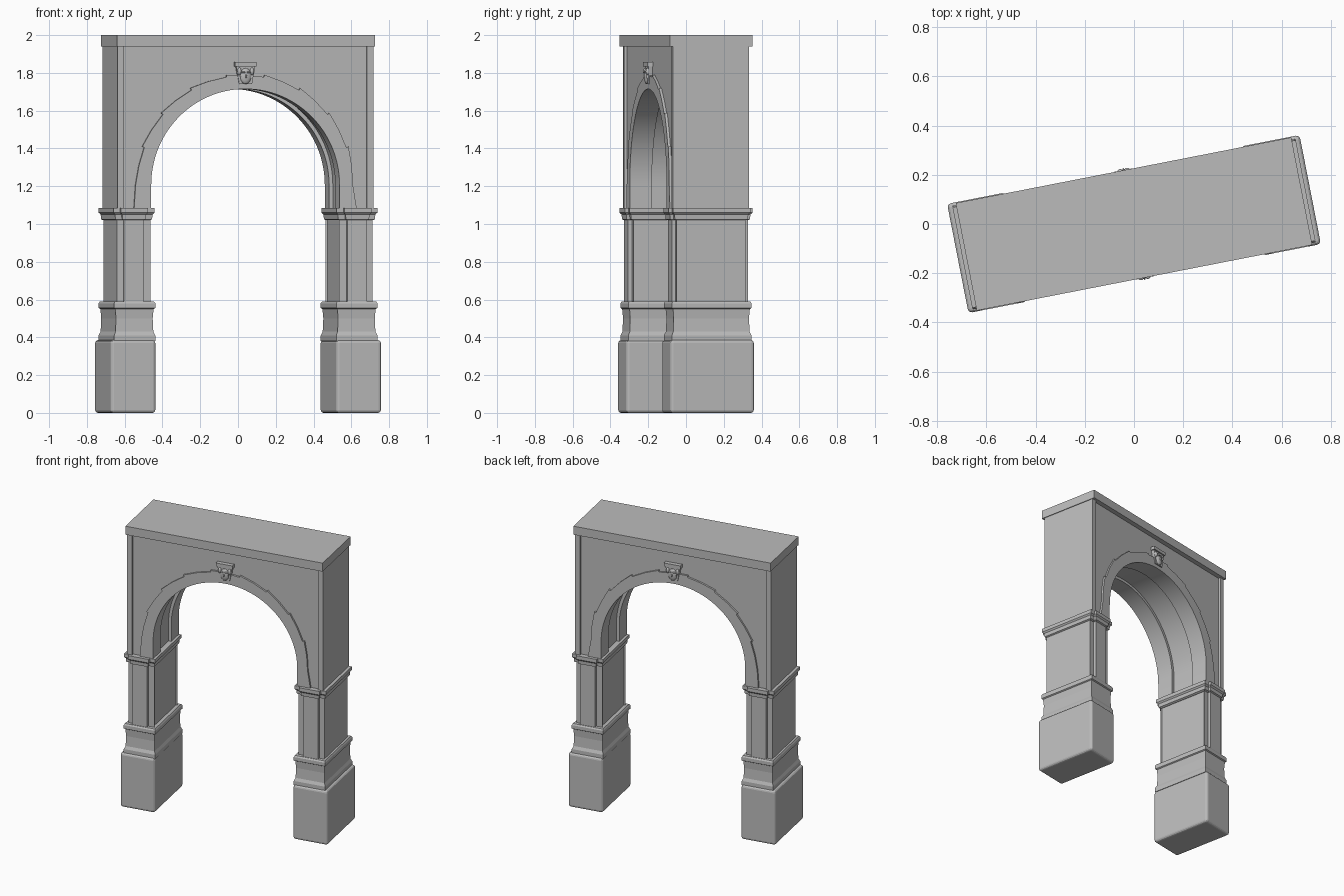
import bpy, bmesh, math
from mathutils import Matrix

cube = bpy.data.objects.get("Cube")
if cube:
    bpy.data.objects.remove(cube, do_unlink=True)

stone = bpy.data.materials.new("grey stone")
stone.use_nodes = True
GREY = (0.5, 0.5, 0.5, 1)
stone.diffuse_color = GREY
stone.node_tree.nodes["Principled BSDF"].inputs["Base Color"].default_value = GREY

TURN = Matrix.Rotation(math.radians(11.07), 4, 'Z')   # the gate stands turned
SPRING, RADIUS = 1.207, 0.508                         # arch springing and radius
IMPOST_TOP, WALL_TOP = 1.085, 1.94


def finish(name, bm, mirror="", bevel=0, smooth=False):
    """Turn a bmesh into a stone object, optionally bevelled and mirrored."""
    bmesh.ops.recalc_face_normals(bm, faces=bm.faces)
    mesh = bpy.data.meshes.new(name)
    bm.to_mesh(mesh)
    bm.free()
    mesh.materials.append(stone)
    obj = bpy.data.objects.new(name, mesh)
    bpy.context.collection.objects.link(obj)
    obj.matrix_world = TURN
    if smooth:
        bpy.ops.object.select_all(action='DESELECT')
        obj.select_set(True)
        bpy.context.view_layer.objects.active = obj
        bpy.ops.object.shade_smooth_by_angle(angle=math.radians(30))
    if bevel:
        mod = obj.modifiers.new("soft edges", 'BEVEL')
        mod.width, mod.segments = bevel, 3
    if mirror:
        mod = obj.modifiers.new("mirror", 'MIRROR')
        mod.use_axis = ["X" in mirror, "Y" in mirror, False]
        mod.use_mirror_merge = False
    return obj


def loft(x0, x1, y0, y1, profile):
    """Rectangular shaft following (height, outward offset) steps."""
    bm = bmesh.new()
    rings = []
    for z, o in profile:
        corners = [(x0 - o, y0 - o), (x1 + o, y0 - o), (x1 + o, y1 + o), (x0 - o, y1 + o)]
        rings.append([bm.verts.new((x, y, z)) for x, y in corners])
    for low, high in zip(rings, rings[1:]):
        for i in range(4):
            j = (i + 1) % 4
            bm.faces.new((low[i], low[j], high[j], high[i]))
    bm.faces.new(rings[0])
    bm.faces.new(rings[-1])
    return bm


def box(x0, x1, y0, y1, z0, z1):
    return loft(x0, x1, y0, y1, [(z0, 0), (z1, 0)])


def prism(points, y0, y1):
    """Extrude an outline in the xz plane from y0 to y1."""
    bm = bmesh.new()
    face = bm.faces.new([bm.verts.new((x, y0, z)) for x, z in points])
    new = bmesh.ops.extrude_face_region(bm, geom=[face])["geom"]
    bmesh.ops.translate(bm, vec=(0, y1 - y0, 0),
                        verts=[v for v in new if isinstance(v, bmesh.types.BMVert)])
    return bm


def arch_line(r, steps=56):
    """Arch from left foot over the top to right foot."""
    arc = [math.pi * (1 - i / steps) for i in range(steps + 1)]
    curve = [(r * math.cos(a), SPRING + r * math.sin(a)) for a in arc]
    return [(-r, IMPOST_TOP)] + curve + [(r, IMPOST_TOP)]


def arched_wall(half, r, y0, y1):
    outline = [(half, IMPOST_TOP), (half, WALL_TOP), (-half, WALL_TOP), (-half, IMPOST_TOP)]
    return prism(arch_line(r) + outline, y0, y1)


# Foot blocks
finish("foot_blocks", box(0.487, 0.73, -0.226, 0.226, 0, 0.385), "X", bevel=0.016)

# Moulded plinths
finish("plinths", loft(0.508, 0.69, -0.195, 0.195, [
    (0.38, 0.02), (0.41, 0.02), (0.43, 0.011), (0.5, 0.008), (0.55, 0.012),
    (0.555, 0.02), (0.58, 0.02), (0.59, 0.014)]), "X")

# Pier shafts with a sunk panel on the inner face
bm = box(0.508, 0.69, -0.185, 0.185, 0.58, 1.03)
inner = min(bm.faces, key=lambda f: f.calc_center_median().x)
bmesh.ops.inset_individual(bm, faces=[inner], thickness=0.03, depth=0)
bmesh.ops.inset_individual(bm, faces=[inner], thickness=0.004, depth=-0.01)
finish("pier_shafts", bm, "X")
finish("pier_pilasters", box(0.55, 0.655, -0.205, 0.205, 0.58, 1.03), "X")

# Impost mouldings, breaking forward over the pilasters
impost = [(1.02, 0), (1.025, 0.01), (1.05, 0.012), (1.06, 0.021), (IMPOST_TOP, 0.021)]
finish("imposts", loft(0.512, 0.69, -0.187, 0.187, impost), "X")
finish("impost_breaks", loft(0.55, 0.655, -0.205, 0.205, impost), "X")

# Upper wall: deeper soffit channel in the middle, rims front and back
finish("wall_core", arched_wall(0.69, RADIUS + 0.02, -0.085, 0.085), smooth=True)
finish("wall_faces", arched_wall(0.69, RADIUS, -0.19, -0.085), "Y", smooth=True)
finish("corner_strips", box(0.655, 0.69, -0.206, -0.19, IMPOST_TOP, WALL_TOP), "XY")

# Archivolt band with a stepped outer edge
outer = [(-0.6, IMPOST_TOP)]
blocks = 9
for i in range(blocks):
    for t, r in ((0, 0.592), (0.5, 0.583), (1, 0.58)):
        a = math.pi * (1 - (i + t) / blocks)
        outer.append((r * math.cos(a), SPRING + r * math.sin(a)))
outer.append((0.6, IMPOST_TOP))
finish("archivolt", prism(arch_line(RADIUS) + outer[::-1], -0.204, -0.19), "Y", smooth=True)

# Carved keystones: tapered plate, top bar and a mask
plate = [(-0.034, 1.74), (0.034, 1.74), (0.052, 1.84), (-0.052, 1.84)]
finish("keystone_plates", prism(plate, -0.212, -0.18), "Y")
finish("keystone_bars", box(-0.058, 0.058, -0.22, -0.18, 1.835, 1.858), "Y")


def blob(name, x, z, size, mirror="Y"):
    bm = bmesh.new()
    bmesh.ops.create_uvsphere(bm, u_segments=16, v_segments=10, radius=1)
    bmesh.ops.scale(bm, vec=size, verts=bm.verts)
    bmesh.ops.translate(bm, vec=(x, -0.212, z), verts=bm.verts)
    finish(name, bm, mirror, smooth=True)


blob("mask_faces", 0, 1.783, (0.03, 0.014, 0.042))
blob("mask_noses", 0, 1.782, (0.006, 0.02, 0.014))
blob("mask_brows", 0.014, 1.803, (0.014, 0.018, 0.006), "XY")
blob("mask_curls", 0.034, 1.808, (0.011, 0.012, 0.02), "XY")

# Flat top slab
finish("top_slab", box(-0.695, 0.695, -0.2226, 0.2226, WALL_TOP, 2.0))
